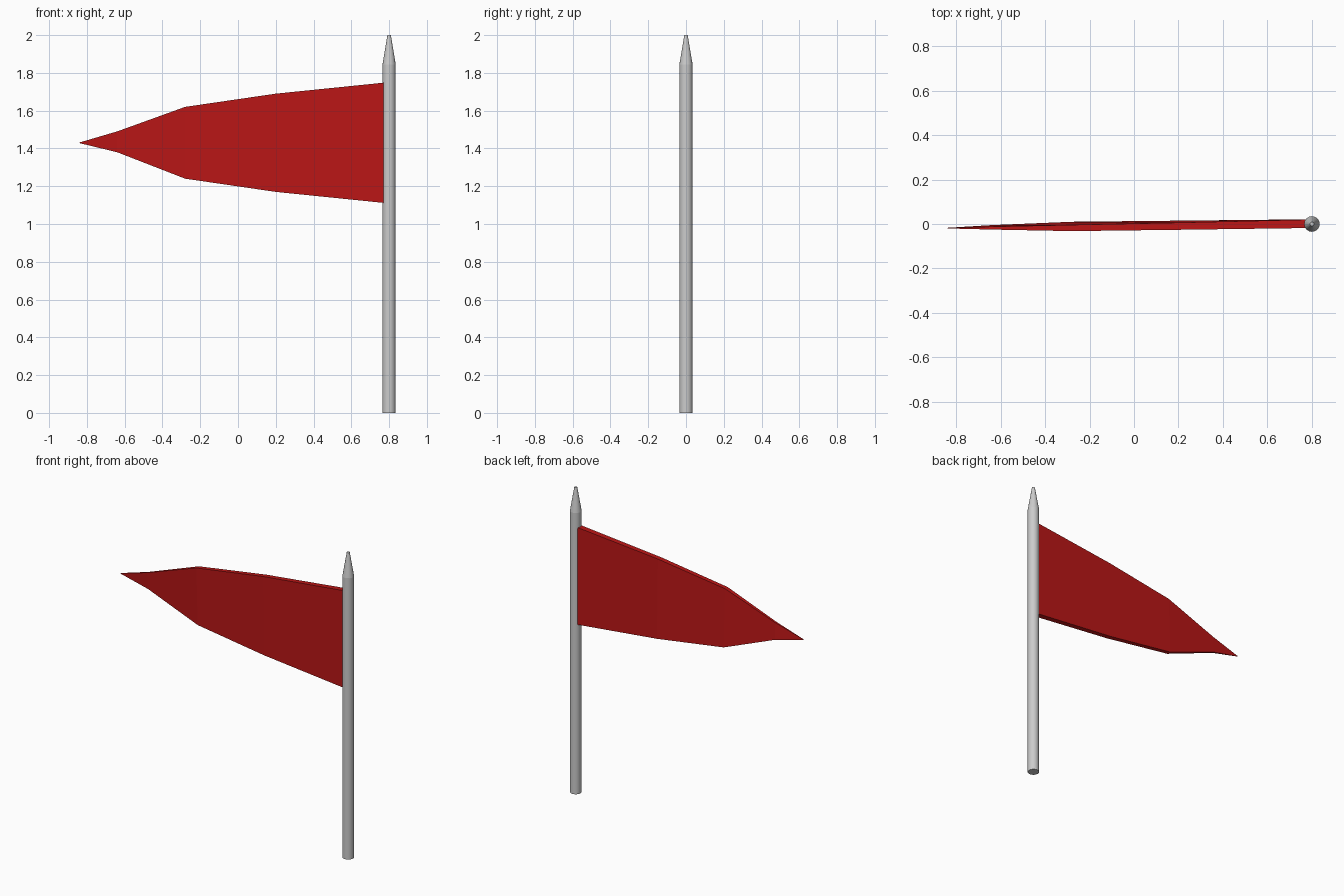
import bpy, bmesh

if "Cube" in bpy.data.objects:
    bpy.data.objects.remove(bpy.data.objects["Cube"])


def make_object(name, bm):
    bmesh.ops.recalc_face_normals(bm, faces=bm.faces[:])
    mesh = bpy.data.meshes.new(name)
    bm.to_mesh(mesh)
    bm.free()
    obj = bpy.data.objects.new(name, mesh)
    bpy.context.collection.objects.link(obj)
    return obj


def loft(name, rings):
    """Skin equal-sized rings of points and cap both ends."""
    bm = bmesh.new()
    loops = [[bm.verts.new(p) for p in ring] for ring in rings]
    n = len(loops[0])
    for a, b in zip(loops, loops[1:]):
        for i in range(n):
            j = (i + 1) % n
            bm.faces.new((a[i], a[j], b[j], b[i]))
    bm.faces.new(loops[0])
    bm.faces.new(loops[-1])
    return make_object(name, bm)


def tapered(name, r1, r2, z1, z2):
    bpy.ops.mesh.primitive_cone_add(vertices=16, radius1=r1, radius2=r2,
                                    depth=z2 - z1, location=(0.8, 0, (z1 + z2) / 2))
    obj = bpy.context.object
    obj.name = name
    bpy.ops.object.shade_smooth_by_angle()
    return obj


# Pole and its pointed tip
tapered("pole", 0.035, 0.035, 0, 1.845)
tapered("pole_tip", 0.035, 0.009, 1.845, 2.0)

# Pennant: x, bottom z, top z, front y, back y of top edge, back y of bottom edge
stations = [
    (0.79, 1.11, 1.75, -0.018, 0.02, 0.021),
    (0.20, 1.17, 1.69, -0.026, 0.006, 0.015),
    (-0.28, 1.24, 1.62, -0.032, -0.004, 0.01),
    (-0.64, 1.38, 1.49, -0.025, -0.012, -0.005),
    (-0.838, 1.428, 1.432, -0.02, -0.018, -0.017),
]
flag = loft("pennant", [
    [(x, yf, zt), (x, yt, zt), (x, yb, zb), (x, yf + yb - yt, zb)]
    for x, zb, zt, yf, yt, yb in stations])

red = bpy.data.materials.new("red_cloth")
red.diffuse_color = (0.5, 0.008, 0.008, 1)
red.use_nodes = True
red.node_tree.nodes["Principled BSDF"].inputs["Base Color"].default_value = red.diffuse_color
flag.data.materials.append(red)
